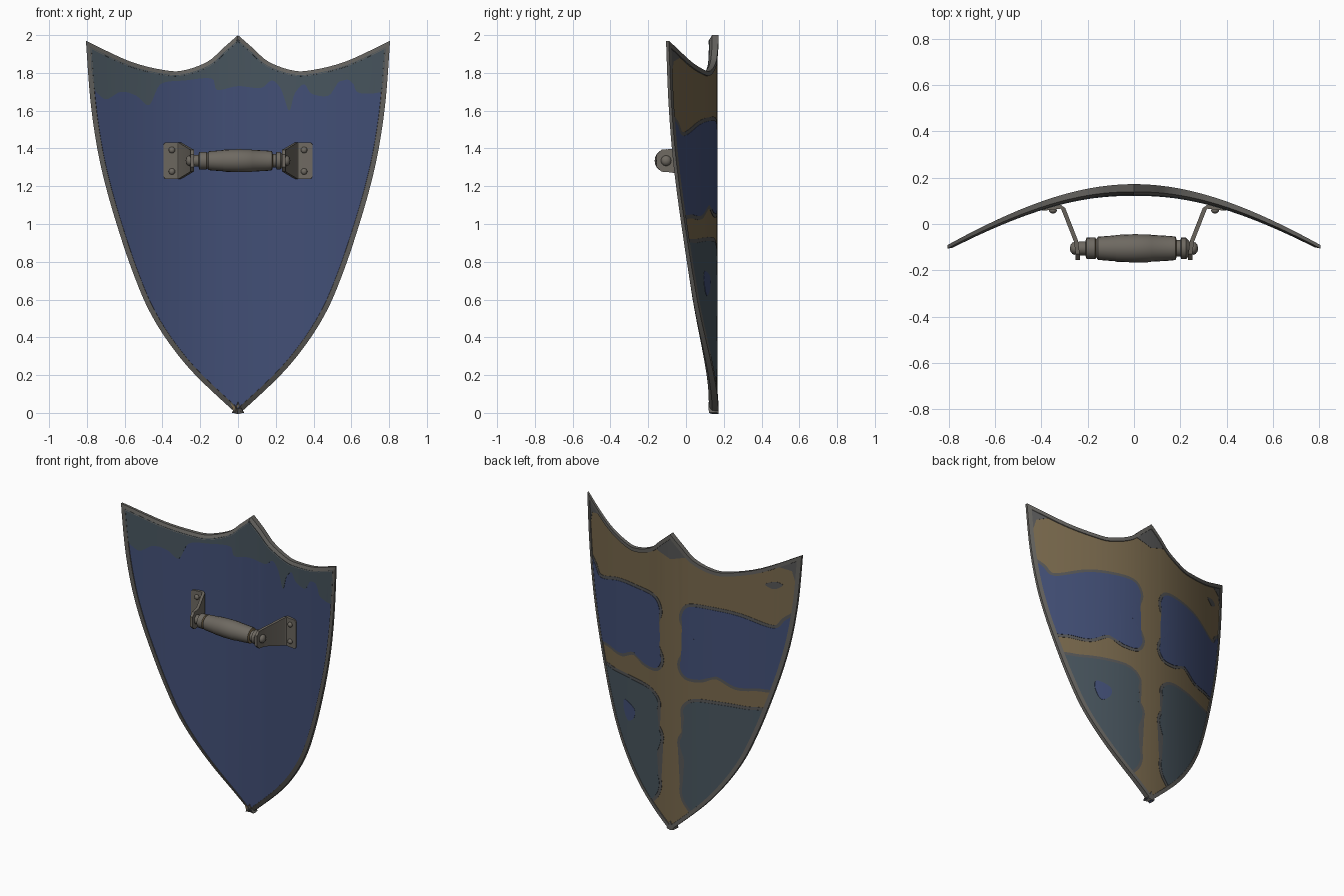
import bpy, bmesh, math
from mathutils import Vector

if "Cube" in bpy.data.objects:
    bpy.data.objects.remove(bpy.data.objects["Cube"], do_unlink=True)


def material(name, *rgb):
    col = [((c / 255 + 0.055) / 1.055) ** 2.4 for c in rgb] + [1]
    m = bpy.data.materials.new(name)
    m.use_nodes = True
    m.diffuse_color = col
    bsdf = m.node_tree.nodes["Principled BSDF"]
    bsdf.inputs["Base Color"].default_value = col
    bsdf.inputs["Roughness"].default_value = 0.8
    return m


BLUE = material("faded blue paint", 66, 79, 118)
GOLD = material("old gold paint", 120, 104, 76)
SLATE = material("slate worn paint", 72, 85, 94)
WORN = material("worn grey edge", 86, 86, 86)
STEEL = material("rim steel", 100, 98, 94)
GRIP = material("grip grey", 110, 105, 97)


def finish(name, bm, mats, rule=None, angle=30):
    """Turn a bmesh into a shaded object; rule picks a material per face."""
    bmesh.ops.recalc_face_normals(bm, faces=bm.faces[:])
    for f in bm.faces:
        f.normal_update()
        f.material_index = rule(f) if rule else 0
    mesh = bpy.data.meshes.new(name)
    bm.to_mesh(mesh)
    bm.free()
    obj = bpy.data.objects.new(name, mesh)
    bpy.context.collection.objects.link(obj)
    for m in mats:
        mesh.materials.append(m)
    bpy.ops.object.select_all(action="DESELECT")
    obj.select_set(True)
    bpy.context.view_layer.objects.active = obj
    bpy.ops.object.shade_smooth_by_angle(angle=math.radians(angle))
    return obj


# Curved section of the shield: outer surface and tapering thickness
def outer(x):
    c = 0.564
    return 0.172 - (math.sqrt(c * c + c * x * x) - c)


def inner(x):
    return outer(x) - 0.052 + 0.036 * abs(x)


def smooth(pts, closed=False, steps=5):
    """Catmull-Rom curve through 2D points."""
    p = [Vector(q) for q in pts]
    n = len(p)
    at = (lambda i: p[i % n]) if closed else (lambda i: p[max(0, min(n - 1, i))])
    out = []
    for i in range(n if closed else n - 1):
        a, b, c, d = at(i - 1), at(i), at(i + 1), at(i + 2)
        for s in range(steps):
            t = s / steps
            out.append(0.5 * (2 * b + (c - a) * t + (2 * a - 5 * b + 4 * c - d) * t ** 2
                              + (3 * b - a - 3 * c + d) * t ** 3))
    return out if closed else out + [p[-1]]


def inset(poly, dist):
    """Move a closed outline inwards (negative: outwards)."""
    n = len(poly)
    area = sum(poly[i - 1].x * poly[i].y - poly[i].x * poly[i - 1].y for i in range(n))
    sign = 1 if area > 0 else -1
    out = []
    for i, p in enumerate(poly):
        a = (p - poly[i - 1]).normalized()
        b = (poly[(i + 1) % n] - p).normalized()
        na, nb = Vector((-a.y, a.x)), Vector((-b.y, b.x))
        m = (na + nb).normalized()
        out.append(p + m * (sign * dist / max(0.45, m.dot(na))))
    return out


def mirrored(pts):
    return [Vector((-p[0], p[1])) for p in pts]


# Outline: peak to corner, then corner to bottom tip, mirrored
top = smooth([(0, 2), (.08, 1.93), (.16, 1.86), (.28, 1.815), (.38, 1.813), (.57, 1.86), (.805, 1.97)])
side = smooth([(.805, 1.97), (.782, 1.66), (.745, 1.4), (.695, 1.18), (.625, .944), (.555, .74),
               (.475, .55), (.37, .377), (.23, .205), (.025, .012), (0, 0)])
half = top + side[1:]
outline = half + mirrored(half[1:-1])[::-1]


def half_width(z):
    for a, b in zip(side, side[1:]):
        if b.y <= z <= a.y:
            return b.x + (a.x - b.x) * (z - b.y) / max(a.y - b.y, 1e-6)
    return side[0].x


def clamp(poly, gap=0.018):
    """Keep paint inside the rim."""
    return [Vector((math.copysign(min(abs(p.x), half_width(p.y) - gap), p.x), p.y)) for p in poly]


def plate(name, poly, near, far, mats, rule=None):
    """Flat outline cut into columns, bent to the shield curve, given thickness."""
    bm = bmesh.new()
    face = bm.faces.new([bm.verts.new((p.x, 0, p.y)) for p in poly])
    bmesh.ops.triangulate(bm, faces=[face])
    for i in range(-19, 20):
        geom = bm.verts[:] + bm.edges[:] + bm.faces[:]
        bmesh.ops.bisect_plane(bm, geom=geom, dist=1e-5, plane_co=(i * 0.04, 0, 0), plane_no=(1, 0, 0))
    faces, border = bm.faces[:], [e for e in bm.edges if e.is_boundary]
    twin = {v: bm.verts.new(v.co) for v in bm.verts[:]}
    for f in faces:
        bm.faces.new([twin[v] for v in reversed(f.verts)])
    for e in border:
        a, b = e.verts
        bm.faces.new((a, b, twin[b], twin[a]))
    for v, w in twin.items():
        v.co.y, w.co.y = near(v.co.x), far(v.co.x)
    return finish(name, bm, mats, rule)


def back_paint(name, poly, level, mat):
    base = lambda x: outer(x) - 0.006
    plate(name, poly, base, lambda x: base(x) + level, [mat])


# Board: blue inside, gold outside
plate("shield_board", inset(outline, 0.02), lambda x: inner(x) + 0.004, lambda x: outer(x) - 0.006,
      [BLUE, GOLD], lambda f: int(f.normal.y > 0))

# Rim swept round the outline, chamfered on the inside; (inset, depth) section
bm = bmesh.new()
loops = []
for dist, depth in [(.03, .5), (.026, 0), (0, .35), (0, 1), (.024, 1), (.028, .5)]:
    loops.append([bm.verts.new((p.x, inner(p.x) * (1 - depth) + outer(p.x) * depth, p.y))
                  for p in inset(outline, dist)])
for k, cur in enumerate(loops):
    prev = loops[k - 1]
    for i in range(len(cur)):
        bm.faces.new((prev[i - 1], prev[i], cur[i], cur[i - 1]))
finish("shield_rim", bm, [STEEL])

# Painted quarters outside, each with a worn border
upper = [(.8, 1.56), (.72, 1.53), (.65, 1.465), (.46, 1.525), (.31, 1.545), (.14, 1.54), (.085, 1.47),
         (.1, 1.4), (.17, 1.32), (.11, 1.22), (.07, 1.13), (.11, 1.06), (.21, 1.06), (.31, 1.1),
         (.43, 1.045), (.55, 1.05), (.68, 1.07), (.75, 1.3)]
lower = [(.62, .88), (.49, .9), (.33, .91), (.17, .9), (.095, .83), (.12, .71), (.07, .6), (.12, .43),
         (.085, .29), (.12, .19), (.2, .17), (.42, .4), (.55, .68)]
for label, flip in (("left", False), ("right", True)):
    for part, pts, mat in (("upper", upper, BLUE), ("lower", lower, SLATE)):
        shape = smooth(mirrored(pts) if flip else pts, closed=True)
        back_paint(f"{part}_{label}_border", clamp(inset(shape, -0.02)), 0.002, WORN)
        back_paint(f"{part}_{label}_paint", clamp(shape), 0.004, mat)
    corner = [Vector(p) for p in ((.775, 1.935), (.67, 1.885), (.75, 1.86), (.77, 1.78))]
    back_paint(f"worn_corner_{label}", mirrored(corner) if flip else corner, 0.002, WORN)

# Small worn spots outside
back_paint("blue_spot", smooth([(.39, .75), (.3, .72), (.3, .66), (.36, .62), (.4, .69)], True), 0.006, BLUE)
back_paint("worn_spot", smooth([(-.6, 1.76), (-.66, 1.78), (-.7, 1.76), (-.65, 1.73)], True), 0.002, WORN)
back_paint("worn_peak", [Vector(p) for p in ((-.12, 1.87), (0, 1.83), (.12, 1.87), (0, 1.965))], 0.002, WORN)

# Worn paint dripping down from the top inside
drips = smooth([(.765, 1.7), (.7, 1.69), (.63, 1.7), (.6, 1.76), (.53, 1.75), (.48, 1.68), (.39, 1.69),
                (.35, 1.74), (.3, 1.69), (.27, 1.6), (.23, 1.71), (.18, 1.76), (.12, 1.72), (0, 1.73),
                (-.11, 1.71), (-.14, 1.77), (-.28, 1.76), (-.41, 1.74), (-.47, 1.63), (-.54, 1.68),
                (-.62, 1.7), (-.7, 1.66), (-.76, 1.71)])
ring = inset(outline, 0.02)
mid = len(half) - 1
crest = [p for p in ring[mid:] + ring[:mid] if p.y > 1.755]
plate("worn_top_paint", crest + clamp(drips), lambda x: inner(x) + 0.001, lambda x: inner(x) + 0.006, [SLATE])

# Handle grip: turned profile (position, radius) along x
AXIS_Y, AXIS_Z = -0.105, 1.335
profile = [(-.24, .03), (-.21, .03), (-.205, .046), (-.168, .047), (-.163, .04), (-.155, .05), (-.08, .056),
           (-.076, .058), (0, .061), (.07, .06), (.074, .058), (.16, .053), (.18, .05), (.184, .036),
           (.2, .036), (.204, .046), (.225, .046), (.24, .03)]
bm = bmesh.new()
SIDES = 20
rings = []
for x, r in profile:
    rings.append([bm.verts.new((x, AXIS_Y + r * math.cos(a), AXIS_Z + r * math.sin(a)))
                  for a in (math.tau * i / SIDES for i in range(SIDES))])
for a, b in zip(rings, rings[1:]):
    for i in range(SIDES):
        bm.faces.new((a[i - 1], a[i], b[i], b[i - 1]))
for cap in (rings[0], rings[-1]):
    bm.faces.new(cap)
groove = lambda f: int(any(abs(f.calc_center_median().x - g) < 0.005 for g in (-.165, .182)))
finish("handle_grip", bm, [GRIP, GOLD], groove)


def stud(name, centre, radius, axis):
    """Low round head, flattened along one axis."""
    bm = bmesh.new()
    bmesh.ops.create_uvsphere(bm, u_segments=12, v_segments=8, radius=radius)
    for v in bm.verts:
        v.co[axis] *= 0.75
        v.co += Vector(centre)
    finish(name, bm, [GRIP], angle=50)


# Bent brackets (x, y, half height) with rivets and end bolts
bend = [(.395, .066, .085), (.385, .067, .097), (.318, .075, .097), (.305, .065, .095),
        (.25, -.075, .062), (.243, -.13, .058), (.243, -.155, .034)]
for label, s in (("left", 1), ("right", -1)):
    bm = bmesh.new()
    path = [Vector((x, y)) for x, y, h in bend]
    rows = []
    for i, (p, (x, y, h)) in enumerate(zip(path, bend)):
        t = (path[min(i + 1, len(path) - 1)] - path[max(i - 1, 0)]).normalized()
        n = Vector((-t.y, t.x)) * 0.009
        rows.append([bm.verts.new((s * (p.x + k * n.x), p.y + k * n.y, AXIS_Z + m * h))
                     for k, m in ((1, 1), (-1, 1), (-1, -1), (1, -1))])
    for a, b in zip(rows, rows[1:]):
        for i in range(4):
            bm.faces.new((a[i - 1], a[i], b[i], b[i - 1]))
    bm.faces.new(rows[0])
    bm.faces.new(rows[-1])
    finish(f"bracket_{label}", bm, [GRIP], angle=20)
    for where, dz in (("upper", .057), ("lower", -.057)):
        stud(f"rivet_{where}_{label}", (s * .35, .058, AXIS_Z + dz), .017, 1)
    stud(f"end_bolt_{label}", (s * .256, AXIS_Y, AXIS_Z), .028, 0)
